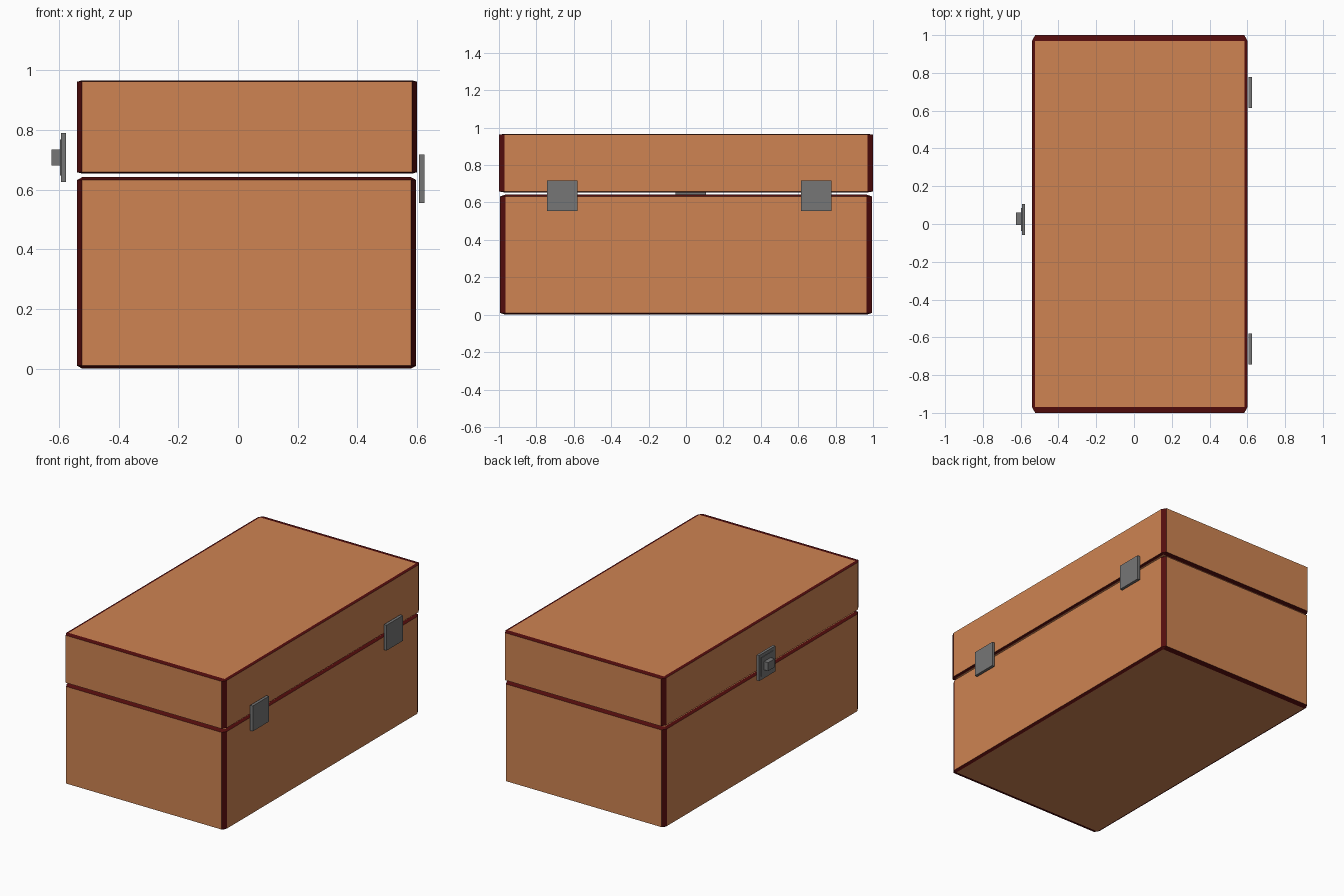
import bpy
import bmesh
from mathutils import Vector

if "Cube" in bpy.data.objects:
    bpy.data.objects.remove(bpy.data.objects["Cube"])


def material(name, color):
    mat = bpy.data.materials.new(name)
    mat.diffuse_color = (*color, 1)
    mat.use_nodes = True
    mat.node_tree.nodes["Principled BSDF"].inputs["Base Color"].default_value = mat.diffuse_color
    return mat


wood = material("wood", (0.62, 0.23, 0.085))
trim = material("dark_trim", (0.09, 0.004, 0.004))
metal = material("metal", (0.18, 0.18, 0.18))


def box(name, low, high, mats, bevel=0):
    """Box between two corners; bevelled edges take the second material."""
    low, high = Vector(low), Vector(high)
    bm = bmesh.new()
    bmesh.ops.create_cube(bm, size=2)
    if bevel:
        # bevel before scaling, so the trim width follows the proportions
        bmesh.ops.bevel(bm, geom=bm.edges[:], offset=bevel, segments=1,
                        affect='EDGES', profile=0.5, material=1)
    bmesh.ops.scale(bm, vec=(high - low) / 2, verts=bm.verts)
    mesh = bpy.data.meshes.new(name)
    bm.to_mesh(mesh)
    bm.free()
    for mat in mats:
        mesh.materials.append(mat)
    obj = bpy.data.objects.new(name, mesh)
    obj.location = (low + high) / 2
    bpy.context.collection.objects.link(obj)
    return obj


# Chest body and lid, with a thin gap between them
box("chest_body", (-0.54, -0.995, 0), (0.598, 0.995, 0.642), (wood, trim), 0.03)
box("lid", (-0.54, -1, 0.654), (0.601, 1, 0.967), (wood, trim), 0.03)

# Two hinge plates on the +x side
for name, y in (("hinge_near", -0.661), ("hinge_far", 0.696)):
    box(name, (0.607, y - 0.082, 0.555), (0.625, y + 0.082, 0.718), (metal,))

# Latch on the -x side: plate, raised panel, knob
y, z = 0.025, 0.708
box("latch_plate", (-0.594, y - 0.082, z - 0.082), (-0.577, y + 0.082, z + 0.082), (metal,))
box("latch_panel", (-0.597, y - 0.061, z - 0.061), (-0.590, y + 0.061, z + 0.061), (metal,))
box("latch_knob", (-0.625, y - 0.031, z - 0.027), (-0.592, y + 0.035, z + 0.027), (metal,))
